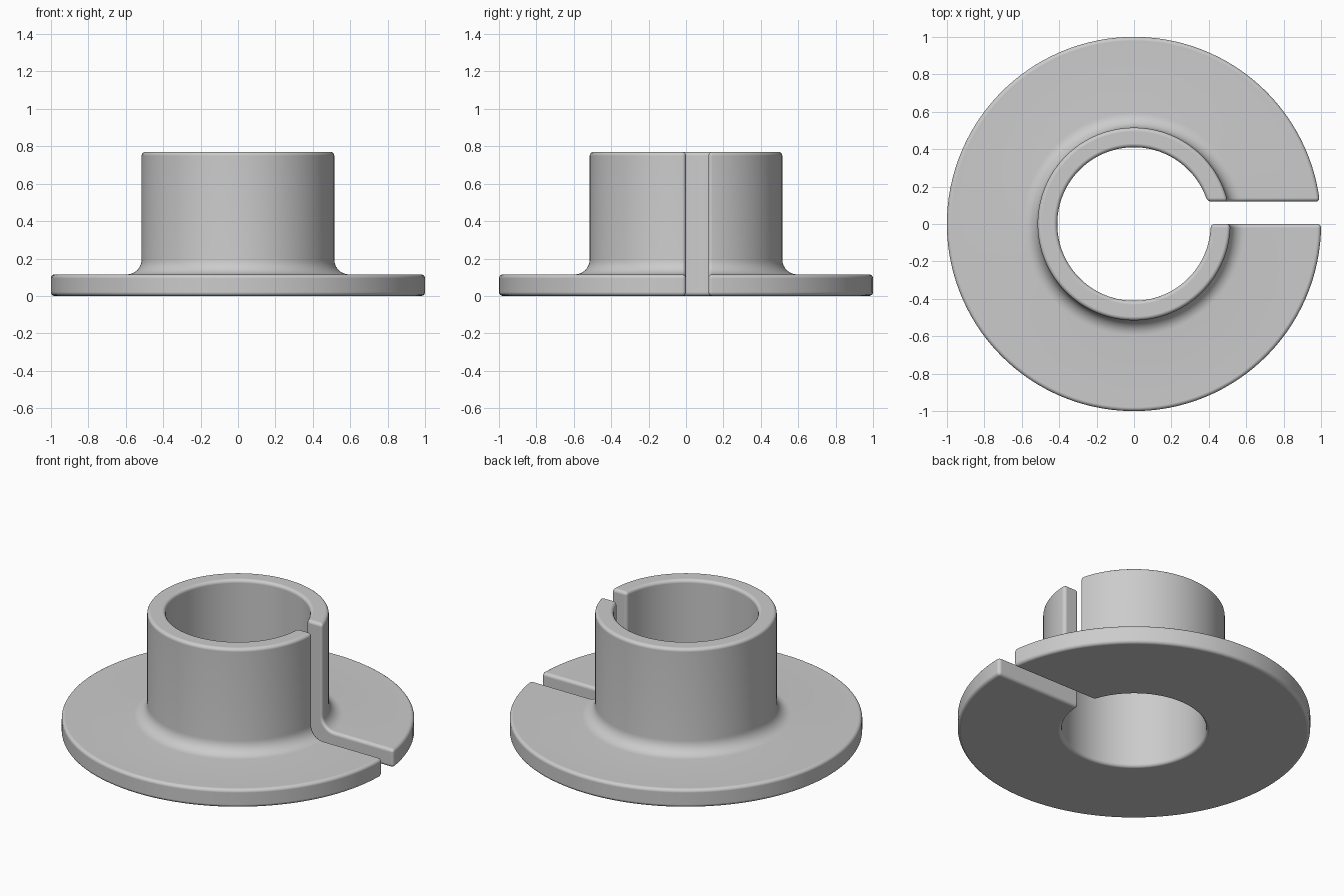
import bpy, bmesh, math

cube = bpy.data.objects.get("Cube")
if cube:
    bpy.data.objects.remove(cube, do_unlink=True)

# Main dimensions
BORE, TUBE, RIM = 0.41, 0.515, 1.0
FLANGE, HEIGHT = 0.115, 0.77
FILLET, ROUND, SLOT = 0.08, 0.03, 0.12
STEPS, ARC = 120, 8

# Cross-section (radius, height), with a concave fillet where tube meets flange
section = [(BORE, 0), (RIM, 0), (RIM, FLANGE)]
for i in range(ARC + 1):
    a = math.radians(270 - 90 * i / ARC)
    section.append((TUBE + FILLET + FILLET * math.cos(a),
                    FLANGE + FILLET + FILLET * math.sin(a)))
section += [(TUBE, HEIGHT), (BORE, HEIGHT)]

# Sweep the section around z, starting and ending on the parallel slot walls
bm = bmesh.new()
rings = []
for s in range(STEPS + 1):
    ring = []
    for r, z in section:
        start = math.asin(SLOT / r)
        a = start + (2 * math.pi - start) * s / STEPS
        ring.append(bm.verts.new((r * math.cos(a), r * math.sin(a), z)))
    rings.append(ring)
for a, b in zip(rings, rings[1:]):
    for i in range(len(section)):
        j = (i + 1) % len(section)
        bm.faces.new((a[i], a[j], b[j], b[i]))
bm.faces.new(rings[0])
bm.faces.new(rings[-1])
bmesh.ops.recalc_face_normals(bm, faces=bm.faces)
mesh = bpy.data.meshes.new("split_flanged_bushing")
bm.to_mesh(mesh)
bm.free()
bushing = bpy.data.objects.new("split_flanged_bushing", mesh)
bpy.context.collection.objects.link(bushing)

# Rounded outer edges
bevel = bushing.modifiers.new("rounded_edges", 'BEVEL')
bevel.width = ROUND
bevel.segments = 4
bevel.limit_method = 'ANGLE'
bevel.angle_limit = math.radians(40)
bevel.harden_normals = True

# Plain grey material
grey = bpy.data.materials.new("plain_grey")
grey.use_nodes = True
color = (0.6, 0.6, 0.6, 1)
grey.diffuse_color = color
grey.node_tree.nodes["Principled BSDF"].inputs["Base Color"].default_value = color
mesh.materials.append(grey)

bpy.context.view_layer.objects.active = bushing
bushing.select_set(True)
bpy.ops.object.shade_smooth_by_angle(angle=math.radians(40))
